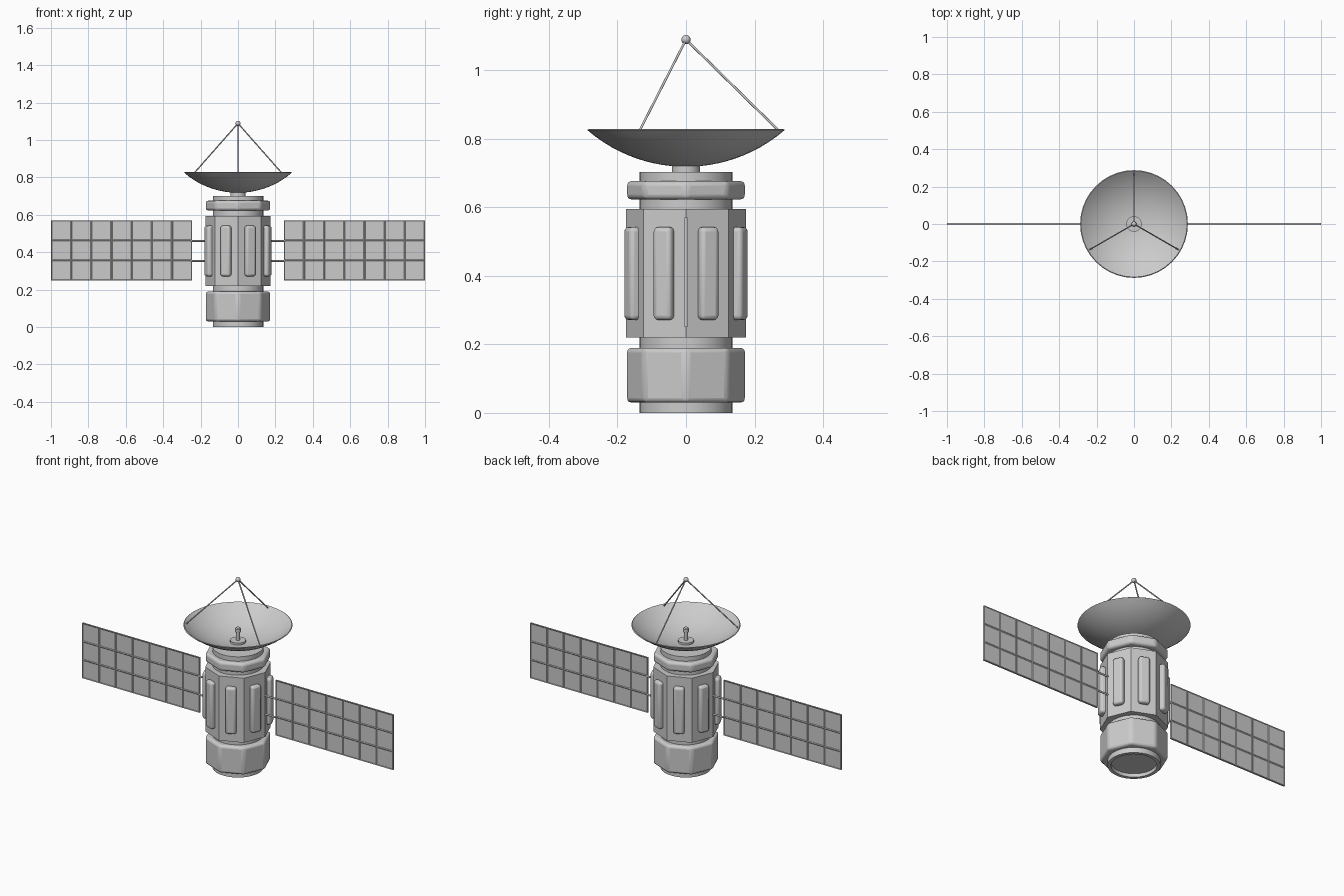
import bpy, bmesh, math
from mathutils import Vector, Matrix

if "Cube" in bpy.data.objects:
    bpy.data.objects.remove(bpy.data.objects["Cube"])


def finish(name, bm, smooth=None, bevel=0.0, segments=3):
    bmesh.ops.recalc_face_normals(bm, faces=bm.faces)
    me = bpy.data.meshes.new(name)
    bm.to_mesh(me)
    bm.free()
    ob = bpy.data.objects.new(name, me)
    bpy.context.collection.objects.link(ob)
    if bevel:
        m = ob.modifiers.new("bevel", 'BEVEL')
        m.width, m.segments = bevel, segments
        m.limit_method = 'ANGLE'
    if smooth:
        bpy.ops.object.select_all(action='DESELECT')
        ob.select_set(True)
        bpy.context.view_layer.objects.active = ob
        bpy.ops.object.shade_smooth_by_angle(angle=math.radians(smooth))
    return ob


def lathe(name, profile, sides=32, smooth=35, **kw):
    """Spin (radius, z) points about z; points on the axis close the shape."""
    bm = bmesh.new()
    vs = [bm.verts.new((r, 0, z)) for r, z in profile]
    es = [bm.edges.new(p) for p in zip(vs, vs[1:])]
    bmesh.ops.spin(bm, geom=vs + es, cent=(0, 0, 0), axis=(0, 0, 1),
                   angle=math.tau, steps=sides, use_duplicate=False)
    bmesh.ops.remove_doubles(bm, verts=bm.verts, dist=1e-5)
    return finish(name, bm, smooth, **kw)


def prism(name, radius, z0, z1, **kw):
    bm = bmesh.new()
    bmesh.ops.create_cone(bm, cap_ends=True, segments=8, radius1=radius, radius2=radius,
                          depth=z1 - z0, matrix=Matrix.Translation((0, 0, (z0 + z1) / 2)))
    return finish(name, bm, **kw)


def rod(name, a, b, radius, sides=10):
    a, b = Vector(a), Vector(b)
    rot = (b - a).to_track_quat('Z', 'Y').to_matrix().to_4x4()
    bm = bmesh.new()
    bmesh.ops.create_cone(bm, cap_ends=True, segments=sides, radius1=radius, radius2=radius,
                          depth=(b - a).length, matrix=Matrix.Translation((a + b) / 2) @ rot)
    return finish(name, bm, smooth=40)


# Round core with a recessed underside
lathe("core", [(0, 0.02), (0.117, 0.02), (0.117, 0), (0.135, 0), (0.135, 0.702), (0, 0.702)])

# Octagonal body sections
prism("main_body", 0.175, 0.22, 0.595)
prism("lower_block", 0.175, 0.03, 0.19, bevel=0.014, smooth=30)
prism("upper_collar", 0.175, 0.623, 0.676, bevel=0.014, smooth=30)

# Rounded pad on each body face
for i in range(8):
    ang = math.radians(22.5 + 45 * i)
    bm = bmesh.new()
    bmesh.ops.create_cube(bm, size=1, matrix=Matrix.Rotation(ang, 4, 'Z')
                          @ Matrix.Translation((0.168, 0, 0.4065))
                          @ Matrix.Diagonal((0.038, 0.058, 0.271, 1)))
    finish(f"side_pad_{i + 1}", bm, smooth=30, bevel=0.013)

# Dish: thin spherical bowl
R, RIM, BASE = 0.441, 0.288, 0.718
outer = [(RIM * i / 12, BASE + R - math.sqrt(R * R - (RIM * i / 12) ** 2)) for i in range(13)]
inner = [(r * 0.985, z + 0.007 - 0.004 * r / RIM) for r, z in reversed(outer)]
lathe("dish", outer + inner, sides=40)

# Dish mount and central feed
lathe("dish_mount", [(0, 0.69), (0.041, 0.69), (0.041, 0.738), (0, 0.738)])
lathe("dish_feed", [(0, 0.73), (0.010, 0.73), (0.010, 0.785), (0.015, 0.785),
                    (0.015, 0.805), (0.011, 0.81), (0, 0.81)], sides=16)

# Tripod and tip ball
TIP = (0, 0, 1.089)
for i, deg in enumerate((90, 210, 330)):
    a = math.radians(deg)
    rod(f"tripod_strut_{i + 1}", (0.274 * math.cos(a), 0.274 * math.sin(a), 0.82), TIP, 0.0035)
bm = bmesh.new()
bmesh.ops.create_uvsphere(bm, u_segments=16, v_segments=10, radius=0.0135,
                          matrix=Matrix.Translation(TIP))
finish("tip_ball", bm, smooth=40)

# Solar wings: 7 x 3 recessed cells on both faces, with two rods each
THICK = 0.010
for side, s in (("right", 1), ("left", -1)):
    bm = bmesh.new()
    bmesh.ops.create_grid(bm, x_segments=7, y_segments=3, size=0.5,
                          matrix=Matrix.Translation((s * 0.6225, THICK / 2, 0.41))
                          @ Matrix.Rotation(math.pi / 2, 4, 'X')
                          @ Matrix.Diagonal((0.755, 0.32, 1, 1)))
    ext = bmesh.ops.extrude_face_region(bm, geom=bm.faces[:], use_keep_orig=True)
    moved = [v for v in ext["geom"] if isinstance(v, bmesh.types.BMVert)]
    bmesh.ops.translate(bm, verts=moved, vec=(0, -THICK, 0))
    bmesh.ops.recalc_face_normals(bm, faces=bm.faces)
    cells = [f for f in bm.faces if abs(f.normal.y) > 0.9]
    bmesh.ops.inset_individual(bm, faces=cells, thickness=0.006, depth=-0.003)
    finish(f"solar_wing_{side}", bm)
    for level, z in (("upper", 0.46), ("lower", 0.353)):
        rod(f"wing_rod_{level}_{side}", (s * 0.13, 0, z), (s * 0.25, 0, z), 0.005)
